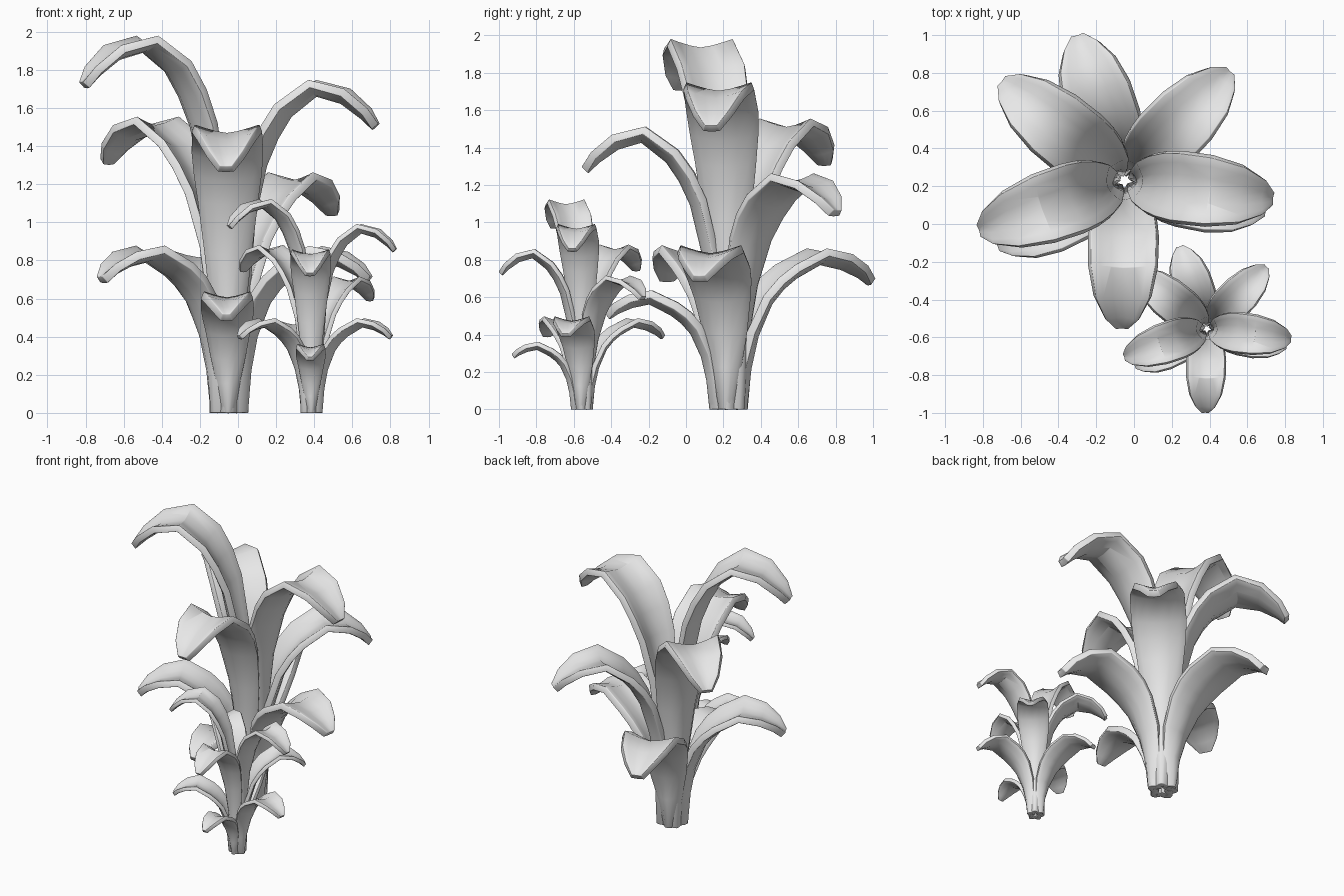
import bpy
from math import radians
from mathutils import Matrix, Vector

cube = bpy.data.objects.get("Cube")
if cube:
    bpy.data.objects.remove(cube, do_unlink=True)

grey = bpy.data.materials.new("plain_grey")
grey.use_nodes = True
grey.diffuse_color = (0.8, 0.8, 0.8, 1)
grey.node_tree.nodes["Principled BSDF"].inputs["Base Color"].default_value = (0.8, 0.8, 0.8, 1)

# Leaf spine as (reach, fraction of height), for a short and for a tall leaf
FOOT, TIP = .105, .76
SHORT = [(FOOT, 0), (.125, .25), (.16, .45), (.23, .65), (.29, .74), (.36, .81),
         (.50, .905), (.61, .875), (.70, .825), (TIP, .775)]
TALL = [(FOOT, 0), (.11, .35), (.14, .60), (.20, .755), (.26, .835), (.33, .90),
        (.46, .955), (.59, .935), (.70, .89), (TIP, .86)]
HALF_WIDTH = [.052, .09, .13, .165, .185, .195, .192, .16, .105, .045]
DEPTH = [.065, .06, .06, .06, .058, .055, .05, .045, .03, .005]
ACROSS = [-1, -.75, -.4, 0, .4, .75, 1]

# Leaves as name: (direction in degrees, height, reach scale, width scale)
LEAVES = {
    "front_upper_leaf": (269, 1.52, .99, .97),
    "front_lower_leaf": (269, .62, .84, .72),
    "right_upper_leaf": (199, 1.98, 1.03, 1.0),
    "right_lower_leaf": (207, .87, .96, .97),
    "back_right_leaf": (141, 1.56, 1.06, 1.0),
    "back_leaf": (108, .85, 1.03, 1.0),
    "back_left_leaf": (46, 1.27, 1.02, .95),
    "left_upper_leaf": (-7, 1.75, 1.0, 1.0),
    "left_lower_leaf": (-12, .87, .97, .95),
}


def make_leaf(name, angle, height, reach, width, place):
    """Channelled leaf swept along its arching spine, then thickened and rounded."""
    k = min(1, max(0, (height - .8) / 1.1))
    stretch = (reach * TIP - FOOT) / (TIP - FOOT)
    spine = []
    for (r0, z0), (r1, z1) in zip(SHORT, TALL):
        r = FOOT + (r0 + (r1 - r0) * k - FOOT) * stretch
        spine.append(Vector((r, 0, (z0 + (z1 - z0) * k) * height)))
    verts, faces = [], []
    n, last = len(ACROSS), len(spine) - 1
    for i, p in enumerate(spine):
        t = (spine[min(i + 1, last)] - spine[max(i - 1, 0)]).normalized()
        up = Vector((-t.z, 0, t.x)) if i else Vector((-1, 0, 0))
        # a round gutter at the foot opens into a V towards the tip
        curl = 2 - .8 * i / last
        for u in ACROSS:
            side = Vector((0, u * HALF_WIDTH[i] * width, 0))
            verts.append(p + side + up * DEPTH[i] * width * abs(u) ** curl)
    for i in range(last):
        for j in range(n - 1):
            a = i * n + j
            faces.append((a, a + n, a + n + 1, a + 1))
    mesh = bpy.data.meshes.new(name)
    mesh.from_pydata(verts, [], faces)
    mesh.materials.append(grey)
    mesh.shade_smooth()
    leaf = bpy.data.objects.new(name, mesh)
    bpy.context.collection.objects.link(leaf)
    leaf.matrix_world = place @ Matrix.Rotation(radians(angle), 4, "Z")
    thick = leaf.modifiers.new("thickness", "SOLIDIFY")
    thick.thickness, thick.offset = .046, 1
    rim = leaf.modifiers.new("rounded_rim", "BEVEL")
    rim.width, rim.segments = .016, 2
    rim.limit_method, rim.angle_limit = "ANGLE", radians(50)


# The same plant twice: one large, one small in front of it
for plant, x, y, size in (("large", -.05, .23, 1), ("small", .385, -.555, .567)):
    place = Matrix.Translation((x, y, 0)) @ Matrix.Scale(size, 4)
    for name, spec in LEAVES.items():
        make_leaf(plant + "_" + name, *spec, place)
